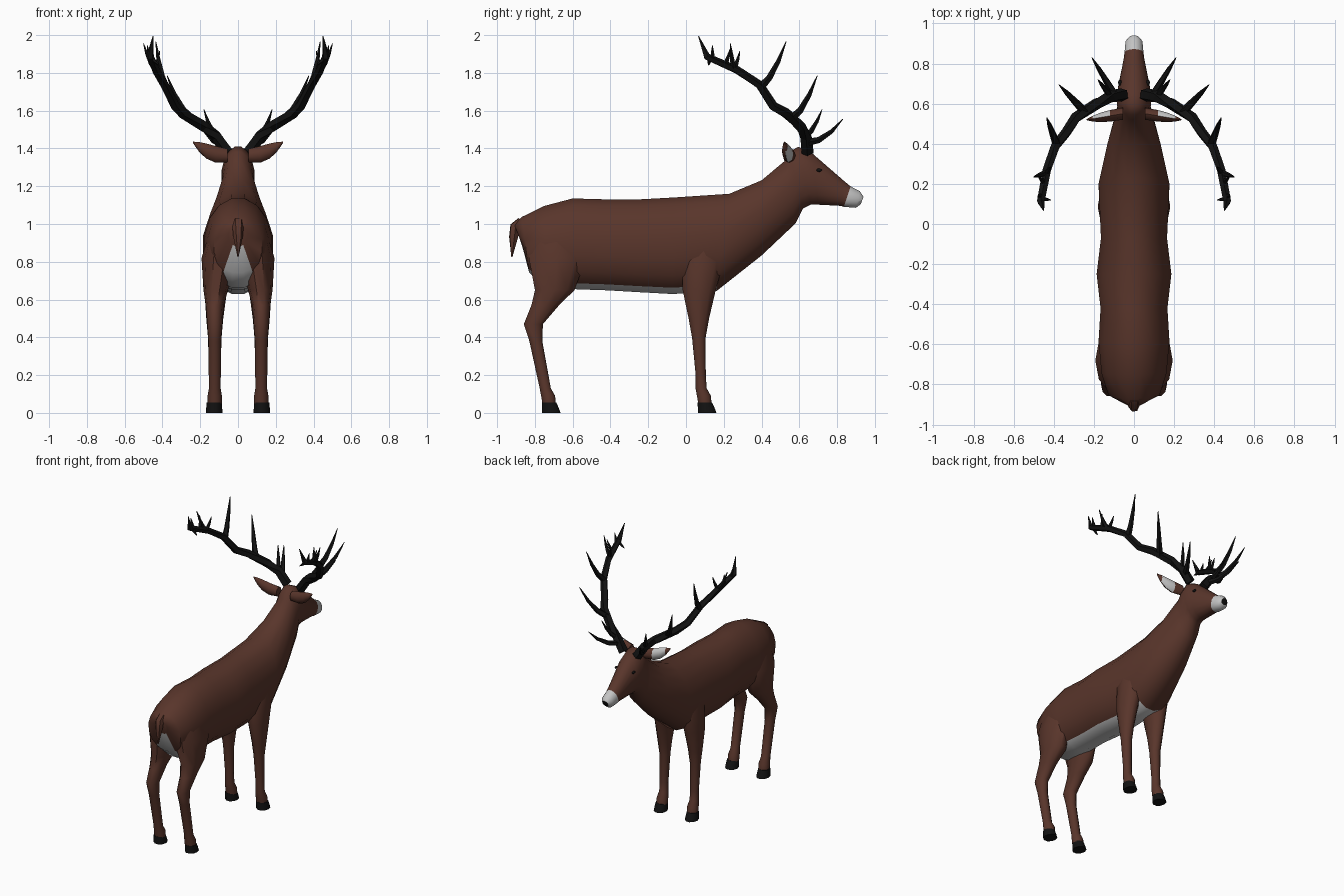
import bpy, bmesh, math
from mathutils import Vector

if "Cube" in bpy.data.objects:
    bpy.data.objects.remove(bpy.data.objects["Cube"])


def material(name, rgb):
    m = bpy.data.materials.new(name)
    m.diffuse_color = (*rgb, 1)
    m.use_nodes = True
    m.node_tree.nodes["Principled BSDF"].inputs["Base Color"].default_value = m.diffuse_color
    return m


MATS = [material("brown_coat", (0.10, 0.036, 0.024)),
        material("pale_grey", (0.55, 0.55, 0.55)),
        material("black_horn", (0.006, 0.006, 0.006))]


def loft(bm, rings, rule=lambda i, j: 0, start=0, end=0):
    """Skin a list of point rings; rule gives the material of face (ring, segment)."""
    vs = [[bm.verts.new(p) for p in r] for r in rings]
    n = len(vs[0])
    for i in range(len(vs) - 1):
        for j in range(n):
            k = (j + 1) % n
            f = bm.faces.new((vs[i][j], vs[i][k], vs[i + 1][k], vs[i + 1][j]))
            f.material_index = rule(i, j)
    bm.faces.new(vs[0][::-1]).material_index = start
    bm.faces.new(vs[-1]).material_index = end


def tube(bm, points, radii, sides=5, mat=0):
    """Tapered tube along a path of points."""
    pts = [Vector(p) for p in points]
    rings = []
    for i, p in enumerate(pts):
        t = (pts[min(i + 1, len(pts) - 1)] - pts[max(i - 1, 0)]).normalized()
        u = t.cross(Vector((0.9, -0.3, 0.3))).normalized()
        v = t.cross(u)
        rings.append([p + radii[i] * (math.cos(a) * u + math.sin(a) * v)
                      for a in (math.tau * k / sides for k in range(sides))])
    loft(bm, rings, lambda i, j: mat, mat, mat)


def finish(name, bm, mirror=False, angle=50):
    bmesh.ops.recalc_face_normals(bm, faces=bm.faces)
    me = bpy.data.meshes.new(name)
    bm.to_mesh(me)
    bm.free()
    for m in MATS:
        me.materials.append(m)
    ob = bpy.data.objects.new(name, me)
    bpy.context.collection.objects.link(ob)
    if mirror:
        ob.modifiers.new("mirror", "MIRROR").use_mirror_merge = False
    bpy.ops.object.select_all(action="DESELECT")
    bpy.context.view_layer.objects.active = ob
    ob.select_set(True)
    bpy.ops.object.shade_smooth_by_angle(angle=math.radians(angle))


# Body, neck and head sections: top (y, z), bottom (y, z), half width
SPINE = [
    (-.91, 1.0, -.865, .88, .05), (-.87, 1.04, -.83, .74, .13),
    (-.75, 1.1, -.74, .66, .165), (-.6, 1.14, -.57, .65, .18),
    (-.42, 1.135, -.42, .645, .17), (-.25, 1.135, -.25, .635, .19),
    (-.07, 1.145, -.07, .625, .168), (.23, 1.165, .16, .64, .18),
    (.4, 1.235, .4, .83, .135), (.52, 1.335, .58, 1.0, .092),
    (.545, 1.385, .62, 1.08, .084), (.595, 1.412, .66, 1.1, .088),
    (.67, 1.375, .7, 1.1, .08), (.83, 1.235, .82, 1.095, .052),
    (.872, 1.2, .835, 1.09, .048), (.92, 1.175, .9, 1.085, .043),
    (.94, 1.145, .925, 1.105, .024)]
SEG = 16


def body_ring(ty, tz, by, bz, w):
    ring = []
    for k in range(SEG):
        a = math.tau * (k - 0.5) / SEG      # starts at the underside
        c = math.cos(a)
        c = c ** 0.85 if c > 0 else c       # slightly flattened underside
        s = (1 - c) / 2
        ring.append((w * math.sin(a), by + (ty - by) * s, bz + (tz - bz) * s))
    return ring


def coat(i, j):
    """Pale muzzle, rump patch and belly; brown elsewhere."""
    underside = j in (0, 1, SEG - 1)
    return 1 if i >= 14 or (underside and i < 7) else 0


bm = bmesh.new()
loft(bm, [body_ring(*s) for s in SPINE], coat, 0, 2)
finish("body", bm)


def oval(x, y, z, rx, ry, n=10):
    return [(x + rx * math.cos(math.tau * k / n), y + ry * math.sin(math.tau * k / n), z)
            for k in range(n)]


def legs(name, ankle_y, upper):
    """Upper rows are z, centre y, half depth, half width; the ankle is shared."""
    rows = upper + [(.13, ankle_y, .031, .031), (.09, ankle_y + .015, .039, .038),
                    (.05, ankle_y + .02, .037, .038)]
    bm = bmesh.new()
    loft(bm, [oval(.123 - .1 * max(0, z - .6), y, z, rx, ry) for z, y, ry, rx in rows])
    finish(name + "_legs", bm, True)
    # Hoof flares forward from the ankle
    bm = bmesh.new()
    loft(bm, [oval(.126, ankle_y + .02 + d, z, .04 + d / 3, .04 + d)
              for z, d in ((.055, 0), (.03, .006), (0, .012))], lambda i, j: 2, 2, 2)
    finish(name + "_hooves", bm, True)


legs("hind", -.745, [(.98, -.69, .13, .06), (.82, -.68, .16, .092), (.65, -.695, .11, .065),
                     (.57, -.745, .077, .048), (.47, -.808, .053, .04), (.38, -.795, .036, .034)])
legs("front", .08, [(.95, .1, .1, .07), (.8, .09, .115, .078), (.65, .07, .092, .06),
                    (.5, .068, .057, .045), (.4, .068, .038, .036), (.2, .078, .028, .03)])

# Tail
bm = bmesh.new()
tube(bm, [(0, -.87, 1.01), (0, -.905, .985), (0, -.913, .93), (0, -.922, .825)],
     [.03, .03, .025, .003], 6)
finish("tail", bm)

# Leaf-shaped ears with a pale inner side
bm = bmesh.new()
rings = []
for t in (0, .35, .62, .83, 1):
    x, y, z = .055 + .183 * t, .55 - .03 * t, 1.362 + .07 * t ** 2.2
    ry, rz = .028 * (1 - t ** 3) + .002, .036 + .03 * t - .062 * t ** 3
    rings.append([(x, y + ry * math.cos(a), z + rz * math.sin(a))
                  for a in (math.tau * k / 8 for k in range(8))])
loft(bm, rings, lambda i, j: 1 if i in (1, 2) and j in (0, 1, 6, 7) else 0)
finish("ears", bm, True)

# Eyes
bm = bmesh.new()
bmesh.ops.create_uvsphere(bm, u_segments=10, v_segments=6, radius=1)
for v in bm.verts:
    v.co = Vector((.07 + .009 * v.co.x, .705 + .015 * v.co.y, 1.285 + .009 * v.co.z))
for f in bm.faces:
    f.material_index = 2
finish("eyes", bm, True)

# Antlers: a tapering main beam, then tines that sweep out and curl up to a tip
BEAM = [Vector(p) for p in (
    (.055, .645, 1.38), (.115, .635, 1.465), (.18, .605, 1.515), (.29, .53, 1.585),
    (.335, .46, 1.625), (.39, .39, 1.735), (.435, .27, 1.815), (.465, .11, 1.885),
    (.45, .066, 1.995))]
TINES = [(.6, .21, .83, 1.555), (1, .18, .72, 1.605), (2.6, .375, .695, 1.785),
         (4.9, .435, .53, 1.965), (6.1, .5, .235, 1.955), (6.1, .415, .285, 1.915),
         (6.4, .475, .235, 1.93), (6.9, .415, .12, 1.84), (6.8, .48, .14, 1.945)]
bm = bmesh.new()
tube(bm, BEAM, [.034 - .002 * i for i in range(8)] + [.002], 5, 2)
for at, *tip in TINES:
    i = int(at)
    base, tip = BEAM[i].lerp(BEAM[i + 1], at - i), Vector(tip)
    size = (tip - base).length
    path = []
    for t in (0, .35, .7, 1):
        p = base.lerp(tip, t)
        p.z -= .5 * size * t * (1 - t) * (1 if tip.z > base.z else 0)
        path.append(p)
    r = .011 + .04 * size
    tube(bm, path, [r, r * .8, r * .55, .002], 5, 2)
finish("antlers", bm, True, 30)
